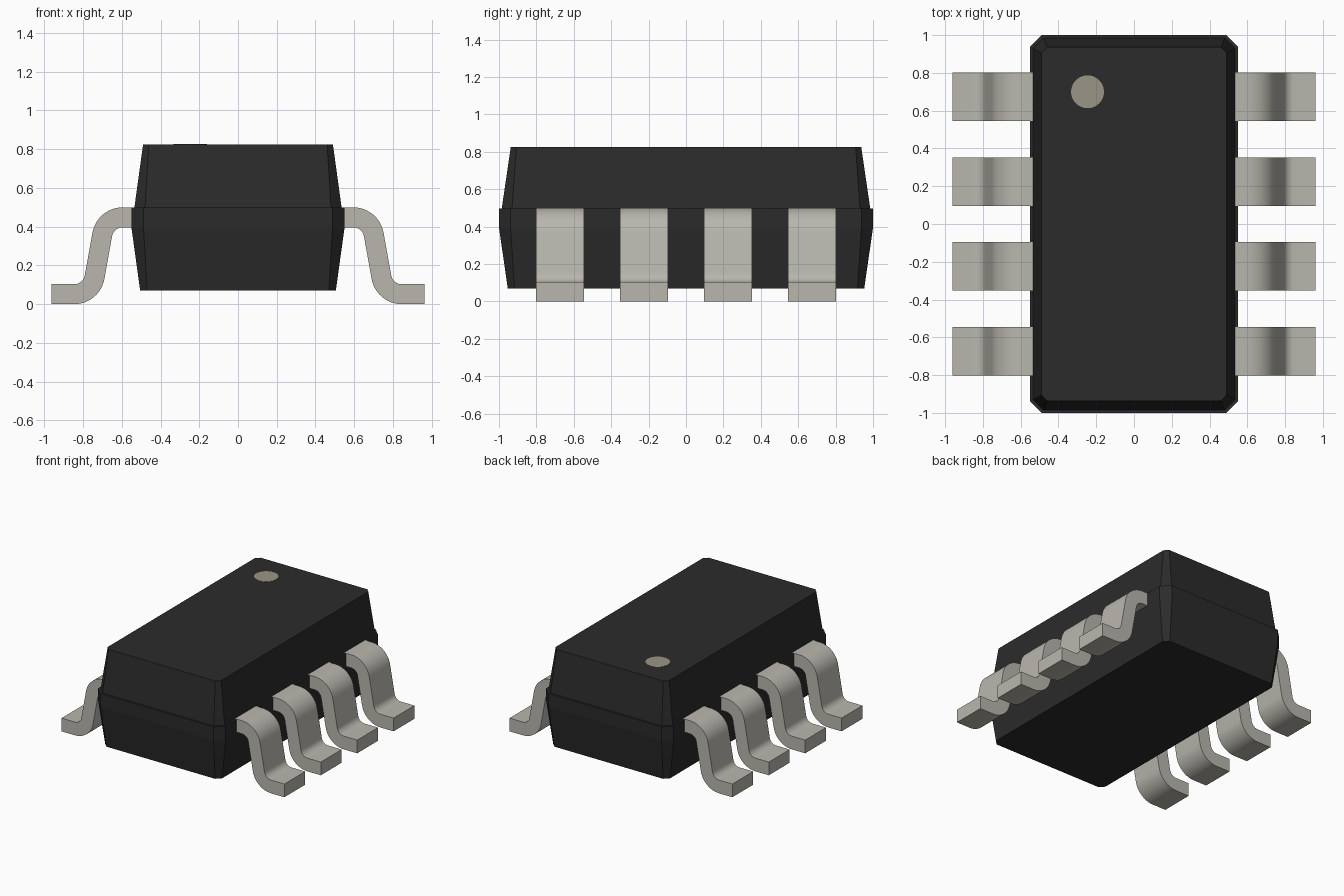
import bpy, bmesh
from math import sin, cos, radians

if "Cube" in bpy.data.objects:
    bpy.data.objects.remove(bpy.data.objects["Cube"])


def material(name, rgb):
    m = bpy.data.materials.new(name)
    m.diffuse_color = (*rgb, 1)
    m.use_nodes = True
    m.node_tree.nodes["Principled BSDF"].inputs["Base Color"].default_value = m.diffuse_color
    return m


black = material("black_plastic", (0.024, 0.024, 0.024))
metal = material("tinned_metal", (0.48, 0.47, 0.42))
beige = material("marker_beige", (0.33, 0.30, 0.24))


def finish(bm, name, mat):
    bmesh.ops.recalc_face_normals(bm, faces=bm.faces)
    mesh = bpy.data.meshes.new(name)
    bm.to_mesh(mesh)
    bm.free()
    mesh.materials.append(mat)
    ob = bpy.data.objects.new(name, mesh)
    bpy.context.collection.objects.link(ob)
    return ob


# Moulded body: lofted chamfered rectangles (half x, half y, chamfer, z)
def ring(bm, hx, hy, c, z):
    pts = [(hx, hy - c), (hx - c, hy), (c - hx, hy), (-hx, hy - c),
           (-hx, c - hy), (c - hx, -hy), (hx - c, -hy), (hx, c - hy)]
    return [bm.verts.new((x, y, z)) for x, y in pts]


bm = bmesh.new()
rings = [ring(bm, *r) for r in (
    (0.505, 0.953, 0.036, 0.07),
    (0.55, 1.0, 0.062, 0.395),
    (0.55, 1.0, 0.062, 0.498),
    (0.535, 0.985, 0.055, 0.498),   # small ledge at the parting line
    (0.49, 0.937, 0.03, 0.825))]
for a, b in zip(rings, rings[1:]):
    for i in range(8):
        j = (i + 1) % 8
        bm.faces.new((a[i], a[j], b[j], b[i]))
bm.faces.new(rings[0])
bm.faces.new(rings[-1])
finish(bm, "body", black)

# Pin-one marker disc, almost flush with the top
bm = bmesh.new()
bmesh.ops.create_cone(bm, cap_ends=True, segments=48, radius1=0.087,
                      radius2=0.087, depth=0.01)
dot = finish(bm, "pin_one_marker", beige)
dot.location = (-0.246, 0.70, 0.822)


# Gull-wing lead: S-shaped profile of two bends, extruded along y
def arc(cx, cz, r, a0, a1, n=12):
    return [(cx + r * cos(radians(a0 + (a1 - a0) * i / n)),
             cz + r * sin(radians(a0 + (a1 - a0) * i / n))) for i in range(n + 1)]


BIG, SMALL, SLANT = 0.159, 0.056, 9
TOP, LOW = (0.595, 0.341), (0.846, 0.159)
upper = [(0.50, 0.50)] + arc(*TOP, BIG, 90, SLANT) \
    + arc(*LOW, SMALL, 180 + SLANT, 270) + [(0.962, 0.103)]
lower = [(0.50, 0.397)] + arc(*TOP, SMALL, 90, SLANT) \
    + arc(*LOW, BIG, 180 + SLANT, 270) + [(0.962, 0.0)]


def lead(name, y, width=0.257):
    bm = bmesh.new()
    rows = [[bm.verts.new((x, s * width / 2, z)) for x, z in line]
            for line, s in ((upper, -1), (upper, 1), (lower, 1), (lower, -1))]
    for k in range(4):
        a, b = rows[k], rows[(k + 1) % 4]
        for i in range(len(a) - 1):
            bm.faces.new((a[i], a[i + 1], b[i + 1], b[i]))
    for i in (0, -1):
        bm.faces.new([r[i] for r in rows])
    ob = finish(bm, name, metal)
    ob.location.y = y
    bpy.context.view_layer.objects.active = ob
    ob.select_set(True)
    bpy.ops.object.shade_smooth_by_angle(angle=radians(30))
    ob.select_set(False)
    ob.modifiers.new("other_side", 'MIRROR').use_mirror_merge = False


bpy.ops.object.select_all(action='DESELECT')
for i in range(4):
    lead(f"lead_pair_{i + 1}", (1.5 - i) * 0.449)
